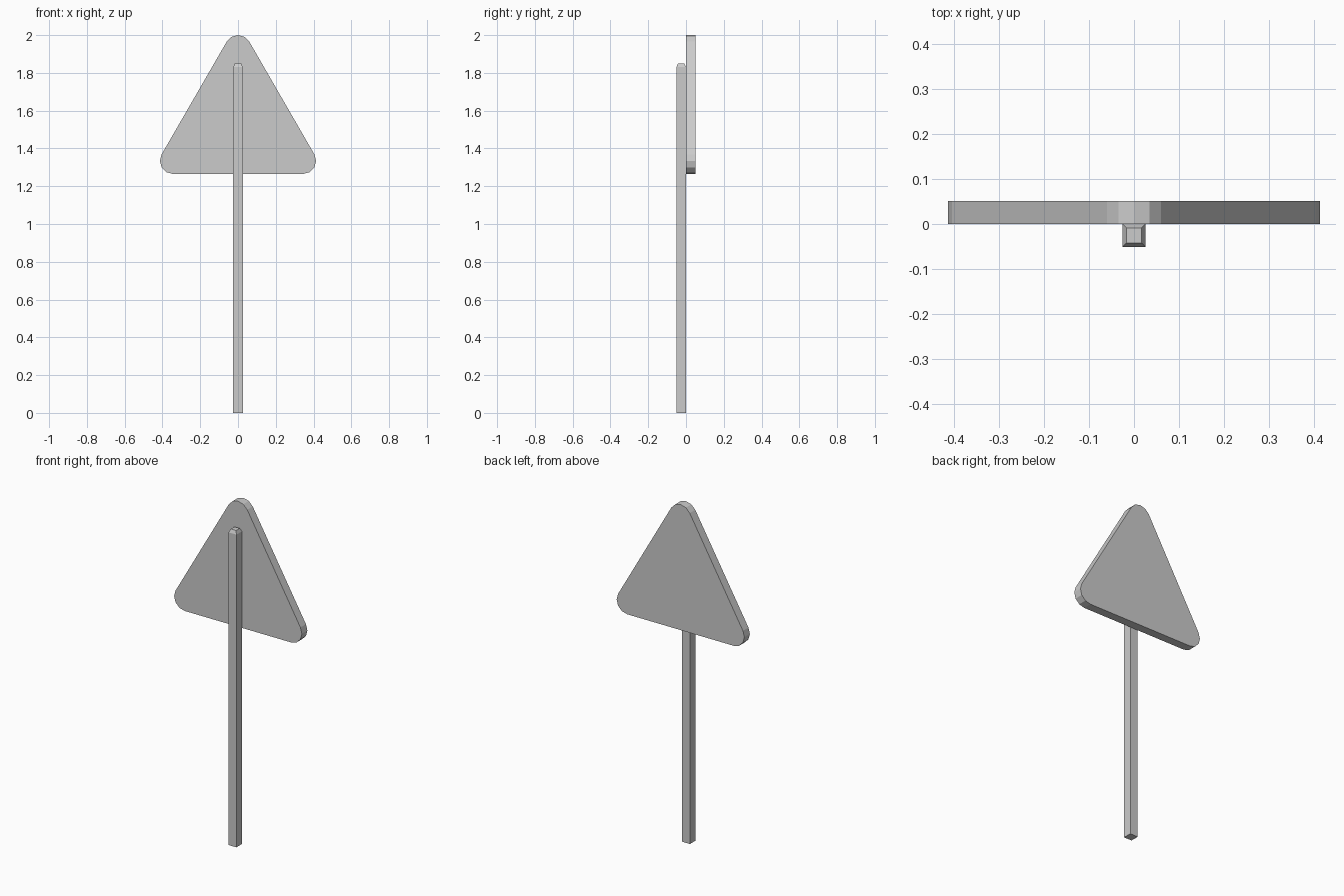
import bpy, bmesh
from math import radians, sin, cos

if "Cube" in bpy.data.objects:
    bpy.data.objects.remove(bpy.data.objects["Cube"])


def finish(name, bm):
    bmesh.ops.recalc_face_normals(bm, faces=bm.faces)
    mesh = bpy.data.meshes.new(name)
    bm.to_mesh(mesh)
    bm.free()
    obj = bpy.data.objects.new(name, mesh)
    bpy.context.collection.objects.link(obj)
    return obj


# Triangular plate: three corner arcs of four segments each, extruded backwards
R, REACH, MID_Z, DEPTH = 0.069, 0.398, 1.533, 0.051
bm = bmesh.new()
ring = []
for corner in (90, 210, 330):
    cx = REACH * cos(radians(corner))
    cz = MID_Z + REACH * sin(radians(corner))
    for step in range(-2, 3):
        a = radians(corner + 30 * step)
        ring.append(bm.verts.new((cx + R * cos(a), 0, cz + R * sin(a))))
face = bm.faces.new(ring)
back = bmesh.ops.extrude_face_region(bm, geom=[face])["geom"]
bmesh.ops.translate(bm, vec=(0, DEPTH, 0),
                    verts=[v for v in back if isinstance(v, bmesh.types.BMVert)])
finish("sign_plate", bm)

# Square post with a chamfered top, standing against the front of the plate
bm = bmesh.new()
rings = []
for half, z in ((0.0255, 0), (0.0255, 1.83), (0.017, 1.849)):
    rings.append([bm.verts.new((x * half, -0.0255 + y * half, z))
                  for x, y in ((-1, -1), (1, -1), (1, 1), (-1, 1))])
for low, high in zip(rings, rings[1:]):
    for i in range(4):
        j = (i + 1) % 4
        bm.faces.new((low[i], low[j], high[j], high[i]))
bm.faces.new(rings[0])
bm.faces.new(rings[-1])
finish("post", bm)
